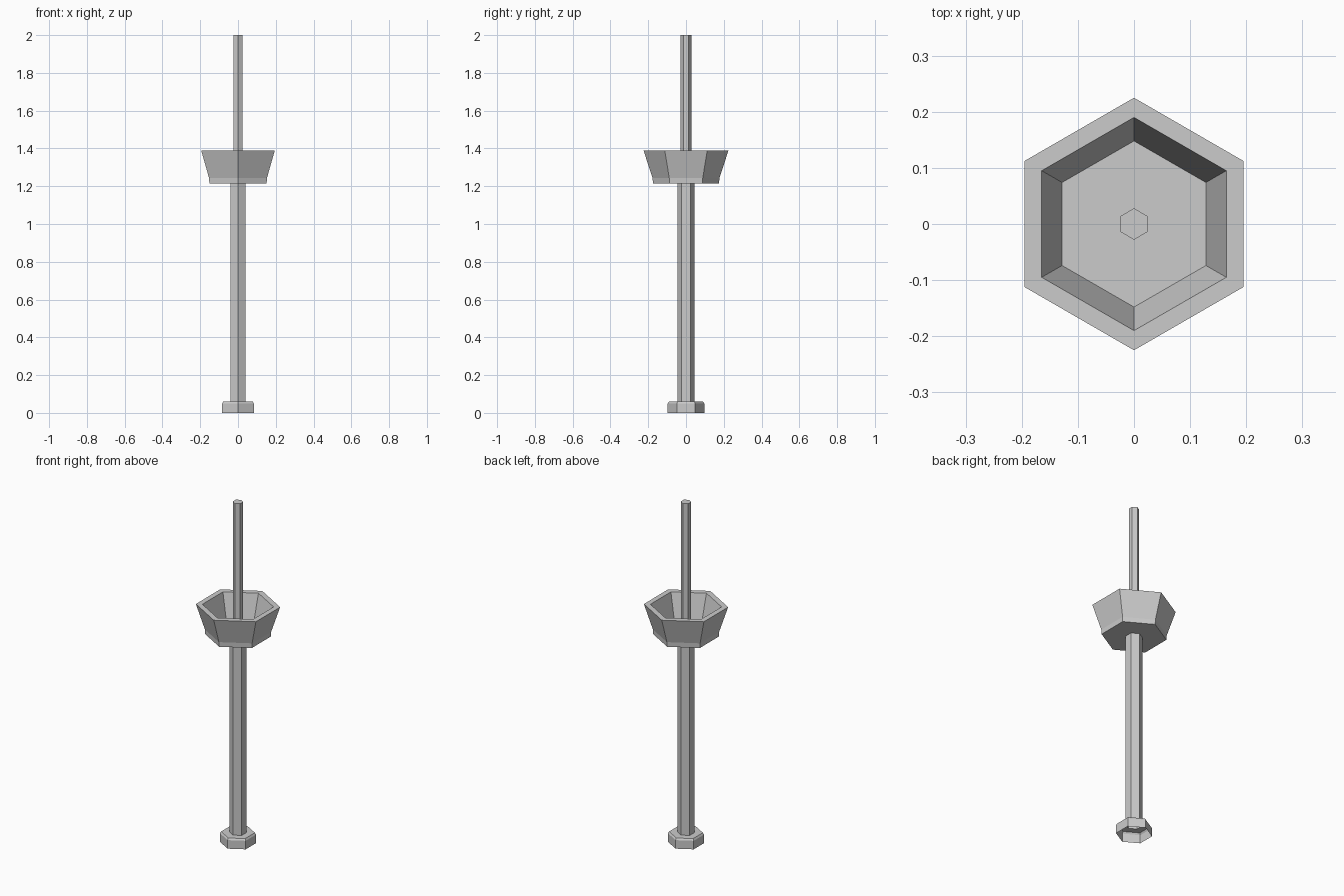
import bpy, bmesh, math

if "Cube" in bpy.data.objects:
    bpy.data.objects.remove(bpy.data.objects["Cube"])

SIDES = 6


def lathe(name, profile, cap_top=False):
    """Revolve (radius, z) points into a flat six-sided shell with corners on the y axis."""
    bm = bmesh.new()
    rings = []
    for r, z in profile:
        ring = []
        for k in range(SIDES):
            a = math.pi / 2 + k * 2 * math.pi / SIDES
            ring.append(bm.verts.new((r * math.cos(a), r * math.sin(a), z)))
        rings.append(ring)
    for lo, hi in zip(rings, rings[1:]):
        for k in range(SIDES):
            n = (k + 1) % SIDES
            bm.faces.new((lo[k], lo[n], hi[n], hi[k]))
    if cap_top:
        bm.faces.new(rings[-1])
    mesh = bpy.data.meshes.new(name)
    bm.to_mesh(mesh)
    bm.free()
    obj = bpy.data.objects.new(name, mesh)
    bpy.context.collection.objects.link(obj)
    return obj


# Foot collar, open underneath, with a small chamfer on top
lathe("foot_collar", [(0.097, 0), (0.097, 0.05), (0.09, 0.06), (0.046, 0.06)])

# Main handle
lathe("handle", [(0.046, 0.06), (0.046, 1.215)])

# Flared cup: underside, lower band, outer wall, rim, inner wall, floor
lathe("cup", [(0.046, 1.215), (0.175, 1.215), (0.177, 1.243), (0.225, 1.39),
              (0.19, 1.39), (0.148, 1.245), (0.028, 1.245)])

# Thin rod rising from the cup floor
lathe("upper_rod", [(0.028, 1.245), (0.028, 2.0)], cap_top=True)
